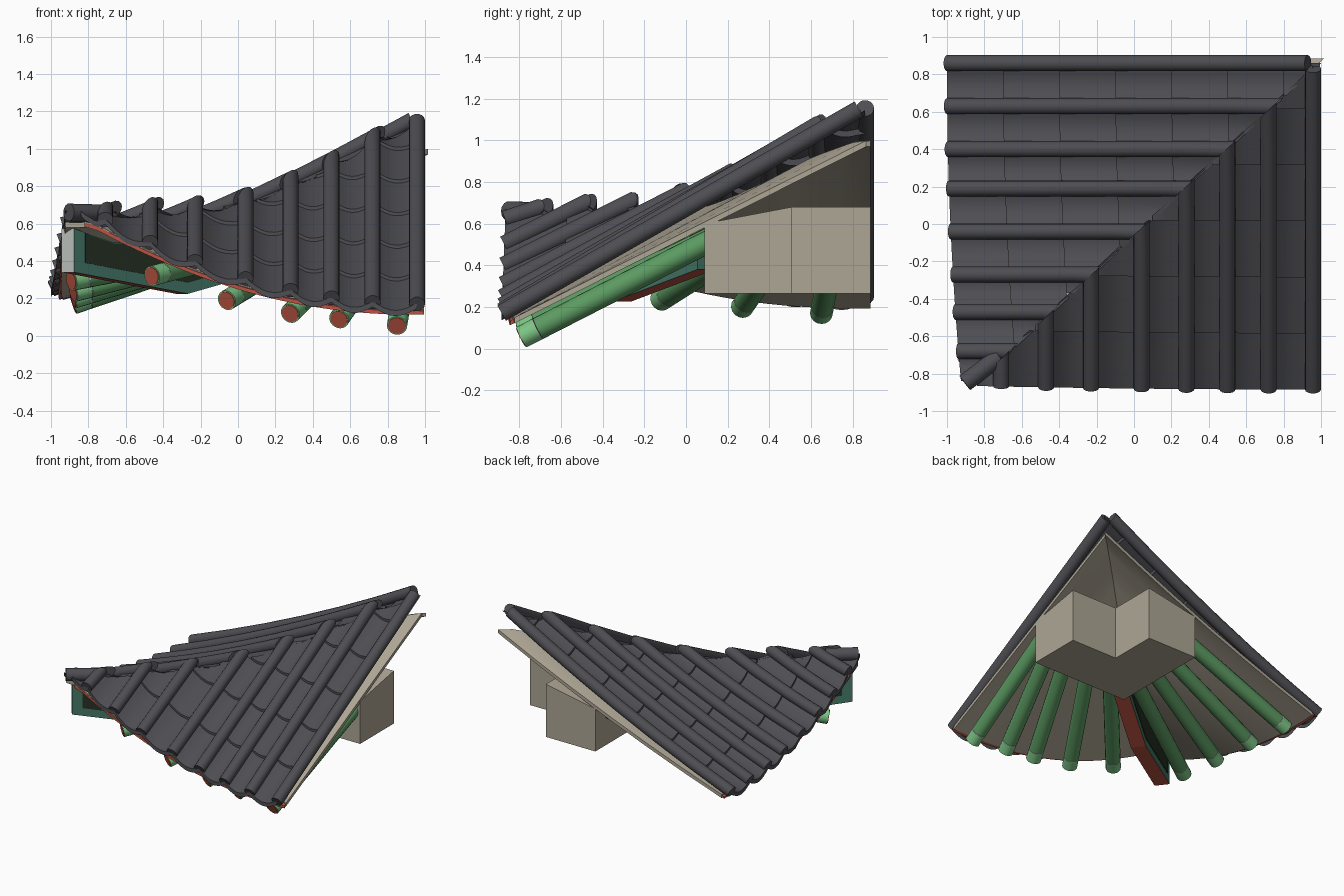
import bpy, bmesh, math
from mathutils import Vector

if "Cube" in bpy.data.objects:
    bpy.data.objects.remove(bpy.data.objects["Cube"])


def mat(name, r, g, b):
    m = bpy.data.materials.new(name)
    lin = [((c / 255 + 0.055) / 1.055) ** 2.4 for c in (r, g, b)]
    m.diffuse_color = (*lin, 1)
    m.use_nodes = True
    m.node_tree.nodes["Principled BSDF"].inputs["Base Color"].default_value = m.diffuse_color
    return m


TILE = mat("charcoal tile", 78, 77, 82)
STONE = mat("beige plaster", 174, 166, 149)
GREEN = mat("rafter green", 92, 155, 98)
LIGHT = mat("light green", 125, 198, 134)
RED = mat("red ochre", 186, 84, 66)
TEAL = mat("teal green", 70, 122, 106)
DARK = mat("dark olive", 40, 50, 36)
WHITE = mat("pale grey", 205, 213, 208)


def make(name, bm, mats, smooth=False):
    bmesh.ops.recalc_face_normals(bm, faces=bm.faces)
    me = bpy.data.meshes.new(name)
    bm.to_mesh(me)
    bm.free()
    for m in mats:
        me.materials.append(m)
    ob = bpy.data.objects.new(name, me)
    bpy.context.collection.objects.link(ob)
    if smooth:
        bpy.context.view_layer.objects.active = ob
        ob.select_set(True)
        bpy.ops.object.shade_smooth_by_angle(angle=math.radians(35))
        ob.select_set(False)
    return ob


# Roof surface: slope lines from the upswept eave to the sagging hip
HIP = [(0, 1.15), (.125, 1.06), (.243, .94), (.368, .83), (.49, .745),
       (.632, .70), (.77, .69), (.9, .67), (1, .66)]


def hip_z(t):
    t = min(max(t, 0), 1)
    for (a, za), (b, zb) in zip(HIP, HIP[1:]):
        if t <= b:
            return za + (zb - za) * (t - a) / (b - a)


def ends(side, a):
    """eave position, hip position, eave z, hip z, t for one slope line"""
    hx = a if side == "front" else (a + .06) / .93
    t = (.95 - hx) / 1.85
    tt = max(t, 0) ** 2
    zh = hip_z(t)
    if side == "front":
        return -.885 + .02 * tt, .93 * a - .06, min(.17 + .56 * tt, zh), zh, t
    return -1 + .08 * tt, hx, min(.25 + .45 * tt, zh), zh, t


def surf(side, a, v, dz=0.0):
    e, h, ze, zh, t = ends(side, a)
    p, z = e + (h - e) * v, ze + (zh - ze) * v + dz
    if side == "front":
        return Vector((a, p, z))
    return Vector((p, a, z - .15 * v * (1 - v) * min(max(1 - t, 0), 1)))


def tube(bm, path, r, n=14, mid=0, cap=None):
    """round bar along a path of points"""
    d = (path[-1] - path[0]).normalized()
    u = d.cross(Vector((0, 0, 1))).normalized()
    w = u.cross(d)
    rings = [[bm.verts.new(c + r * (math.cos(k * math.tau / n) * u + math.sin(k * math.tau / n) * w))
              for k in range(n)] for c in path]
    for ra, rb in zip(rings, rings[1:]):
        for k in range(n):
            j = (k + 1) % n
            bm.faces.new((ra[k], ra[j], rb[j], rb[k])).material_index = mid
    bm.faces.new(rings[0]).material_index = mid if cap is None else cap
    bm.faces.new(rings[-1]).material_index = mid


def sheet(name, side, v_lo, v_hi, off, thick, far, m):
    """thick sheet following the roof, between two slope fractions"""
    bm = bmesh.new()
    prev = None
    for i in range(25):
        a = far + (-.82 - far) * i / 24
        t = min(max(1 - ends(side, a)[4], 0), 1)
        vs = [v_lo + (v_hi - v_lo) * j / 6 for j in range(7)]
        tops = [bm.verts.new(surf(side, a, v, -off - .10 * v * t)) for v in vs]
        bots = [bm.verts.new(surf(side, a, v, -off - .10 * v * t - thick)) for v in vs]
        loop = tops + bots[::-1]
        if prev:
            for k in range(14):
                j = (k + 1) % 14
                bm.faces.new((prev[k], prev[j], loop[j], loop[k]))
        if i in (0, 24):
            for k in range(6):
                bm.faces.new((tops[k], tops[k + 1], bots[k + 1], bots[k]))
        prev = loop
    make(name, bm, [m], True)


COLS = {"front": [.957, .72, .50, .28, .04, -.23, -.47, -.71],
        "left": [.86, .63, .40, .19, -.04, -.27, -.47, -.68]}

for side, cols in COLS.items():
    # Round cover tiles, mitred along the hip
    bm = bmesh.new()
    for a in cols[1:]:
        e, h, *_ = ends(side, a)
        v_end = 1 + .06 / (h - e)
        tube(bm, [surf(side, a, v_end * k / 6) for k in range(7)], .043)
    sign = 1 if side == "front" else -1
    cut = bmesh.ops.bisect_plane(bm, geom=bm.verts[:] + bm.edges[:] + bm.faces[:], dist=1e-5,
                                 plane_co=(0, -.06, 0), plane_no=(-.93 * sign, sign, 0), clear_outer=True)
    bmesh.ops.holes_fill(bm, edges=[g for g in cut["geom_cut"] if isinstance(g, bmesh.types.BMEdge)])
    # outermost tile, lifted to the apex on the left slope
    v_end, lift = (1, 0) if side == "front" else (.97, .035)
    tube(bm, [surf(side, cols[0], v_end * k / 6, lift * (k / 6) ** 2) for k in range(7)], .043)
    make(side + "_cover_tiles", bm, [TILE], True)

    # Concave pan tiles in overlapping rows
    bm = bmesh.new()
    edges = cols + [-.84]
    for a0, a1 in zip(edges, edges[1:]):
        for row in range(7):
            prev = None
            for i in range(9):
                f = i / 8
                a = a0 + (a1 - a0) * f
                e, h, *_ = ends(side, a)
                sag = -.012 - .042 * math.sin(math.pi * f)
                span = max(h - e, .001)
                v0, v1 = min(row * .3 / span, 1), min((row + 1) * .3 / span, 1)
                pts = [surf(side, a, v0, sag - .012), surf(side, a, v0, sag + .018),
                       surf(side, a, v1 + (.012 / span if v1 == 1 > v0 else 0), sag)]
                cur = [bm.verts.new(p) for p in pts]
                if prev and v1 - v0 > 1e-4:
                    for k in (0, 1):
                        bm.faces.new((prev[k], cur[k], cur[k + 1], prev[k + 1]))
                prev = cur
    bmesh.ops.delete(bm, geom=[v for v in bm.verts if not v.link_faces], context='VERTS')
    make(side + "_pan_tiles", bm, [TILE], True)

    # Roof deck and narrow red eave board, set back under the tiles
    far = .995 if side == "front" else .885
    sheet(side + "_roof_deck", side, .035, 1, .052, .028, far, STONE)
    sheet(side + "_eave_board", side, .024, .034, .058, .02 if side == "front" else .014, far, RED)

# Short round tile covering the corner end of the hip
bm = bmesh.new()
tube(bm, [Vector((-.905, -.85, .66)), Vector((-.72, -.71, .655))], .048)
make("hip_end_tile", bm, [TILE], True)

# Fanned rafters: (outer end, inner end), light tip, white ring, red disc
RAFTERS = [((.85, -.79, .055), (.93, .12, .52)), ((.54, -.79, .09), (.84, .12, .53)),
           ((.28, -.79, .12), (.69, .12, .53)), ((-.06, -.79, .19), (.5, .12, .53)),
           ((-.46, -.78, .32), (.33, .12, .53)),
           ((-.88, .65, .17), (.22, .72, .54)), ((-.88, .27, .20), (.22, .5, .53)),
           ((-.88, -.12, .235), (.22, .33, .52)), ((-.89, -.5, .295), (.22, .17, .51))]
bm = bmesh.new()
for p, q in RAFTERS:
    p, q = Vector(p), Vector(q)
    d = (q - p).normalized()
    tube(bm, [p + d * .09, q], .055, 16, 0)
    tube(bm, [p, p + d * .085], .055, 16, 1)
    tube(bm, [p - d * .004, p + d * .002], .048, 16, 2)
    tube(bm, [p + d * .084, p + d * .088], .0555, 16, 3)
make("rafters", bm, [GREEN, LIGHT, RED, WHITE], True)


# Hip beam: kinked profile extruded across the hip
def beam_solid(bm, prof, c, w, mids):
    n = Vector((.756, -1, 0)).normalized()
    rows = []
    for s in (c - w / 2, c + w / 2):
        rows.append([bm.verts.new(Vector((x, .756 * x - .082, z)) + n * s) for x, z in prof])
        bm.faces.new(rows[-1])
    for k in range(len(prof)):
        j = (k + 1) % len(prof)
        bm.faces.new((rows[0][k], rows[0][j], rows[1][j], rows[1][k])).material_index = mids[k]


bm = bmesh.new()
prof = [(-.91, .34), (-.3, .225), (.24, .38), (.24, .58), (-.3, .49), (-.7, .50), (-.82, .54), (-.91, .575)]
beam_solid(bm, prof, 0, .11, [1, 1, 0, 0, 0, 0, 1, 2])
make("hip_beam", bm, [TEAL, RED, WHITE])
bm = bmesh.new()
panel = [(-.85, .39), (-.3, .285), (.1, .40), (.1, .53), (-.3, .485), (-.7, .495), (-.82, .535), (-.85, .55)]
for s in (-1, 1):
    beam_solid(bm, panel, s * .056, .006, [0] * 8)
make("hip_beam_panels", bm, [DARK])

# L-shaped wall head under the corner
bm = bmesh.new()
plan = [(.17, .09), (1, .09), (1, .51), (.6, .51), (.6, .885), (.17, .885)]
lo = [bm.verts.new((x, y, .265)) for x, y in plan]
hi = [bm.verts.new((x, y, .68 if y > .1 and x > .3 else .60)) for x, y in plan]
for k in range(6):
    j = (k + 1) % 6
    bm.faces.new((lo[k], lo[j], hi[j], hi[k]))
bm.faces.new(lo)
bm.faces.new(hi)
bmesh.ops.triangulate(bm, faces=[f for f in bm.faces if len(f.verts) > 4])
make("wall_head", bm, [STONE])
